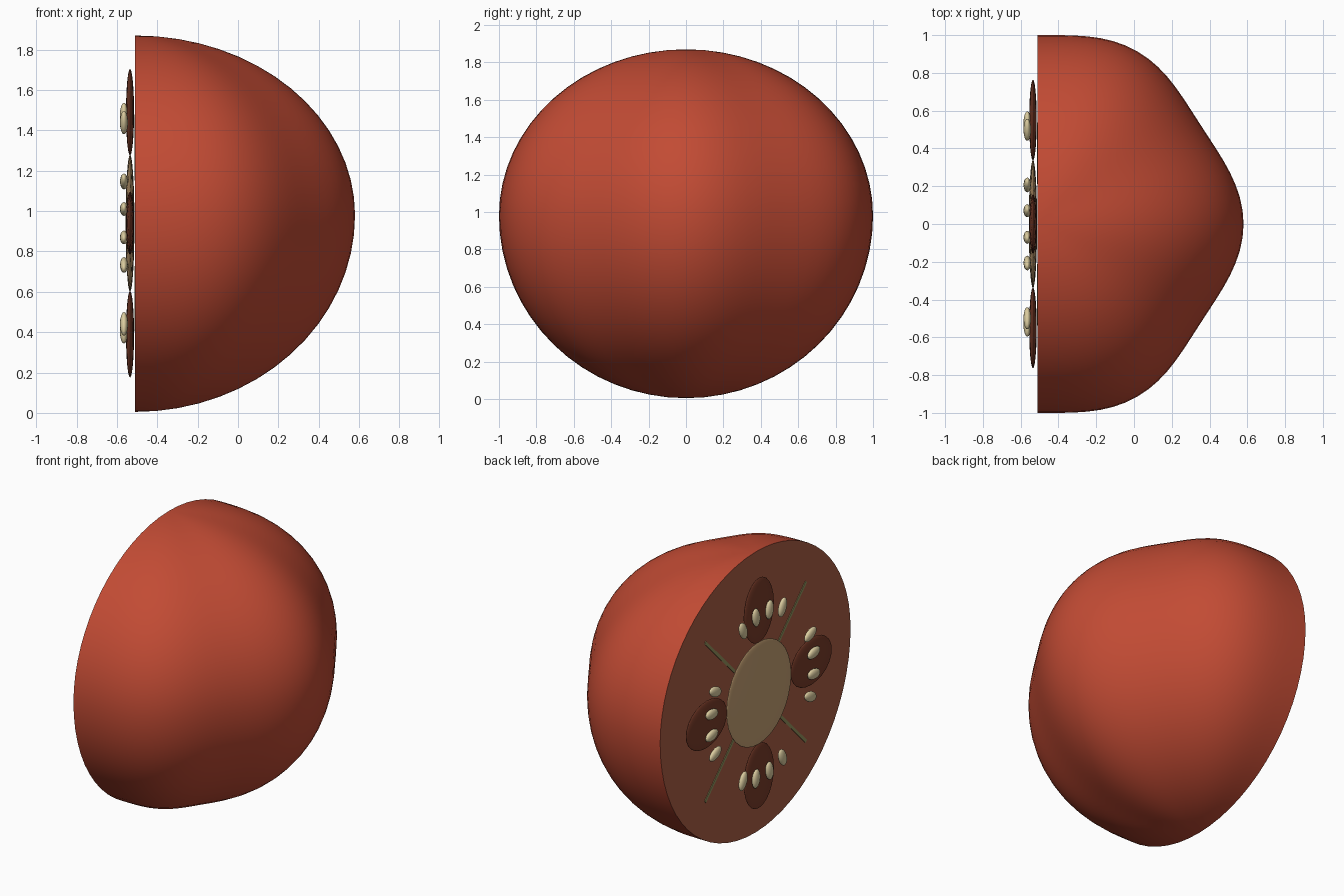
import bpy, bmesh
from math import sin, cos, pi, radians

if "Cube" in bpy.data.objects:
    bpy.data.objects.remove(bpy.data.objects["Cube"], do_unlink=True)

CUT_X = -0.51     # plane of the slice
MID_Z = 0.94      # centre of the slice pattern
WAIST_Z = 0.98    # height of the widest ring


def material(name, rgb):
    """Flat material from an sRGB colour."""
    lin = [((c / 255 + 0.055) / 1.055) ** 2.4 for c in rgb]
    mat = bpy.data.materials.new(name)
    mat.use_nodes = True
    mat.diffuse_color = (*lin, 1)
    mat.node_tree.nodes["Principled BSDF"].inputs["Base Color"].default_value = (*lin, 1)
    return mat


skin = material("red skin", (194, 75, 52))
flesh = material("brown red flesh", (172, 94, 69))
pod_brown = material("dark pod brown", (122, 60, 41))
core_tan = material("tan core", (200, 163, 117))
seed_cream = material("cream seed", (220, 205, 160))
vein_olive = material("olive vein", (150, 148, 95))


def lobed_radius(t):
    """Gently lobed horizontal outline of the fruit."""
    return 1.037 + 0.015 * cos(2 * t) + 0.008 * cos(4 * t) + 0.03 * cos(6 * t)


def build_fruit(columns=48, rows=32):
    bm = bmesh.new()
    bottom = bm.verts.new((CUT_X, 0, 0.005))
    top = bm.verts.new((CUT_X, 0, 1.87))
    rings = []
    for i in range(1, rows):
        lat = -pi / 2 + pi * i / rows
        z = WAIST_Z + sin(lat) * (0.89 if lat > 0 else 0.975)
        ring = []
        for j in range(columns + 1):
            t = -pi / 2 + pi * j / columns
            r = lobed_radius(t) * cos(lat)
            ring.append(bm.verts.new((CUT_X + r * cos(t), r * sin(t), z)))
        rings.append(ring)
    for j in range(columns):
        bm.faces.new((bottom, rings[0][j + 1], rings[0][j]))
        bm.faces.new((top, rings[-1][j], rings[-1][j + 1]))
        for a, b in zip(rings, rings[1:]):
            bm.faces.new((a[j], a[j + 1], b[j + 1], b[j]))
    # flat slice closing the open side
    rim = [bottom] + [r[0] for r in rings] + [top] + [r[-1] for r in reversed(rings)]
    bm.faces.new(rim).material_index = 1
    bmesh.ops.recalc_face_normals(bm, faces=bm.faces)
    mesh = bpy.data.meshes.new("fruit_half")
    bm.to_mesh(mesh)
    bm.free()
    obj = bpy.data.objects.new("fruit_half", mesh)
    bpy.context.collection.objects.link(obj)
    mesh.materials.append(skin)
    mesh.materials.append(flesh)
    bpy.ops.object.select_all(action="DESELECT")
    obj.select_set(True)
    bpy.context.view_layer.objects.active = obj
    bpy.ops.object.shade_smooth_by_angle(angle=radians(40))


def place(name, mat, x, radius, angle, scale):
    """Finish the active object: put it on the slice, pointing outward."""
    obj = bpy.context.object
    obj.name = name
    obj.location = (x, -radius * sin(angle), MID_Z + radius * cos(angle))
    obj.rotation_euler = (angle, 0, 0)
    obj.scale = scale
    obj.data.materials.append(mat)
    return obj


def ellipsoid(name, mat, x, radius, angle, scale, segments=24):
    bpy.ops.mesh.primitive_uv_sphere_add(segments=segments, ring_count=segments // 2)
    place(name, mat, x, radius, angle, scale)
    bpy.ops.object.shade_smooth()


build_fruit()
ellipsoid("core", core_tan, -0.535, 0, 0, (0.022, 0.34, 0.34), 32)

for q in range(4):
    axis = q * pi / 2
    # seed chamber
    ellipsoid(f"seed_pod_{q + 1}", pod_brown, -0.535, 0.55, axis, (0.02, 0.157, 0.215))
    # four seeds fanned over the chamber
    for k in range(4):
        fan = axis + radians(-22.5 + 15 * k)
        ellipsoid(f"seed_{q + 1}_{k + 1}", seed_cream, -0.565, 0.54, fan,
                  (0.02, 0.034, 0.062), 16)
    # thin vein between chambers
    bpy.ops.mesh.primitive_cube_add(size=1)
    place(f"vein_{q + 1}", vein_olive, CUT_X, 0.53, axis + pi / 4, (0.008, 0.02, 0.44))
